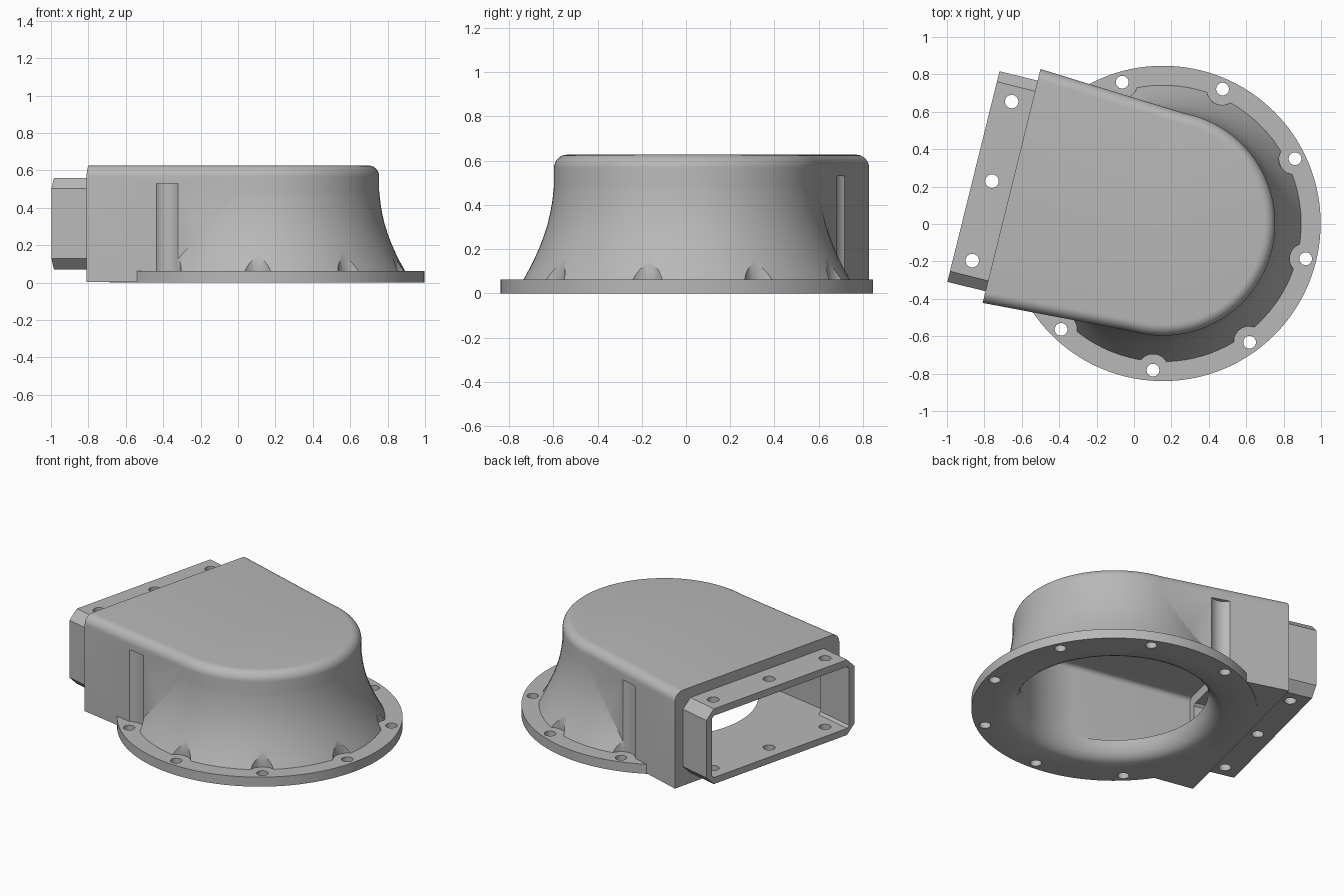
import bpy, bmesh
from math import sin, cos, pi, radians
from mathutils import Matrix

cube = bpy.data.objects.get("Cube")
if cube:
    bpy.data.objects.remove(cube, do_unlink=True)

END = -0.834      # outlet end of the body, along the duct axis
FLOOR = 0.11      # inside floor of the duct

metal = bpy.data.materials.new("cast_grey")
metal.use_nodes = True
grey = (0.48, 0.48, 0.48, 1)
metal.diffuse_color = grey
metal.node_tree.nodes["Principled BSDF"].inputs["Base Color"].default_value = grey


def circle(r, z, x=0, y=0, n=96):
    return [(x + r * cos(2 * pi * i / n), y + r * sin(2 * pi * i / n), z) for i in range(n)]


def outline(r, half, end, z, n=64):
    """Round nose with two straight sides running to a flat end."""
    arc = [radians(-93 + 186 * i / n) for i in range(n + 1)]
    return [(end, -half, z)] + [(r * cos(a), r * sin(a), z) for a in arc] + [(end, half, z)]


def solid(name, *lofts):
    """Closed solids, each lofted through a list of matching rings."""
    bm = bmesh.new()
    for rings in lofts:
        loops = [[bm.verts.new(p) for p in ring] for ring in rings]
        n = len(loops[0])
        for a, b in zip(loops, loops[1:]):
            for i in range(n):
                j = (i + 1) % n
                bm.faces.new((a[i], a[j], b[j], b[i]))
        bm.faces.new(loops[0][::-1])
        bm.faces.new(loops[-1])
    bmesh.ops.recalc_face_normals(bm, faces=bm.faces)
    mesh = bpy.data.meshes.new(name)
    bm.to_mesh(mesh)
    bm.free()
    mesh.materials.append(metal)
    ob = bpy.data.objects.new(name, mesh)
    bpy.context.scene.collection.objects.link(ob)
    return ob


def combine(target, tool, operation):
    mod = target.modifiers.new("combine", "BOOLEAN")
    mod.operation = operation
    mod.solver = "EXACT"
    mod.object = tool
    deps = bpy.context.evaluated_depsgraph_get()
    mesh = bpy.data.meshes.new_from_object(target.evaluated_get(deps))
    target.modifiers.clear()
    target.data = mesh
    bpy.data.objects.remove(tool, do_unlink=True)


def cylinders(name, spots, r, z0, z1):
    return solid(name, *[[circle(r, z0, x, y, 40), circle(r, z1, x, y, 40)] for x, y in spots])


def octagon(x, half, z0, z1, c):
    return [(x, -half + c, z0), (x, half - c, z0), (x, half, z0 + c), (x, half, z1 - c),
            (x, half - c, z1), (x, -half + c, z1), (x, -half, z1 - c), (x, -half, z0 + c)]


# Body with rounded top rim
TOP, FILLET = 0.627, 0.06
rings = [outline(0.6, 0.644, END, 0.004)]
for i in range(9):
    a = i / 8 * pi / 2
    d = FILLET * (1 - cos(a))
    rings.append(outline(0.6 - d, 0.644 - d, END, TOP - FILLET + FILLET * sin(a)))
housing = solid("housing", rings)

# Flared skirt
flare = [(0.745, 0.03), (0.74, 0.06), (0.712, 0.11), (0.687, 0.16), (0.665, 0.21), (0.646, 0.26),
         (0.63, 0.31), (0.618, 0.36), (0.609, 0.41), (0.603, 0.46), (0.597, 0.52)]
combine(housing, solid("skirt", [circle(r, z) for r, z in flare]), "UNION")

# Clearance pockets above the flange bolts
bolts = [(0.786 * cos(radians(a)), 0.786 * sin(radians(a))) for a in range(-120, 121, 40)]
combine(housing, cylinders("bolt_pockets", bolts, 0.085, 0.02, 0.53), "DIFFERENCE")

# Round base flange, trimmed flush with the outlet end
ring = [[(max(x, END + 0.001), y, z) for x, y, z in circle(0.843, h, n=128)] for h in (0, 0.062)]
combine(housing, solid("base_flange", ring), "UNION")

# Outlet spigot with chamfered corners
spigot = [octagon(x, 0.58, 0.07, 0.56, 0.058) for x in (-1.044, -0.81)]
combine(housing, solid("outlet_spigot", spigot), "UNION")

# Hollow duct, outlet opening and rounded inlet mouth
duct = [outline(0.55, 0.594, END + 0.045, FLOOR)]
for i in range(5):
    a = i / 4 * pi / 2
    d = 0.03 * (1 - cos(a))
    duct.append(outline(0.55 - d, 0.594 - d, END + 0.045, 0.55 + 0.03 * sin(a)))
combine(housing, solid("duct_cavity", duct), "DIFFERENCE")
opening = [octagon(x, 0.537, 0.113, 0.515, 0.015) for x in (-1.1, -0.7)]
combine(housing, solid("outlet_opening", opening), "DIFFERENCE")
mouth = [(0.65, -0.02), (0.635, 0), (0.605, 0.015), (0.582, 0.04), (0.565, 0.075),
         (0.555, 0.11), (0.548, 0.16), (0.54, 0.2)]
combine(housing, solid("inlet_mouth", [circle(r, z) for r, z in mouth]), "DIFFERENCE")

# Bolt holes in the flange and the spigot
combine(housing, cylinders("flange_holes", bolts, 0.034, -0.05, 0.1), "DIFFERENCE")
spots = [(-0.942, y) for y in (-0.438, 0, 0.438)]
combine(housing, cylinders("spigot_holes", spots, 0.036, 0.02, 0.62), "DIFFERENCE")

# Swing the outlet to its angle and shade
housing.data.transform(Matrix.Translation((0.155, 0.003, 0)) @ Matrix.Rotation(radians(-13.9), 4, "Z"))
bpy.ops.object.select_all(action="DESELECT")
housing.select_set(True)
bpy.context.view_layer.objects.active = housing
bpy.ops.object.shade_smooth_by_angle(angle=radians(30))
